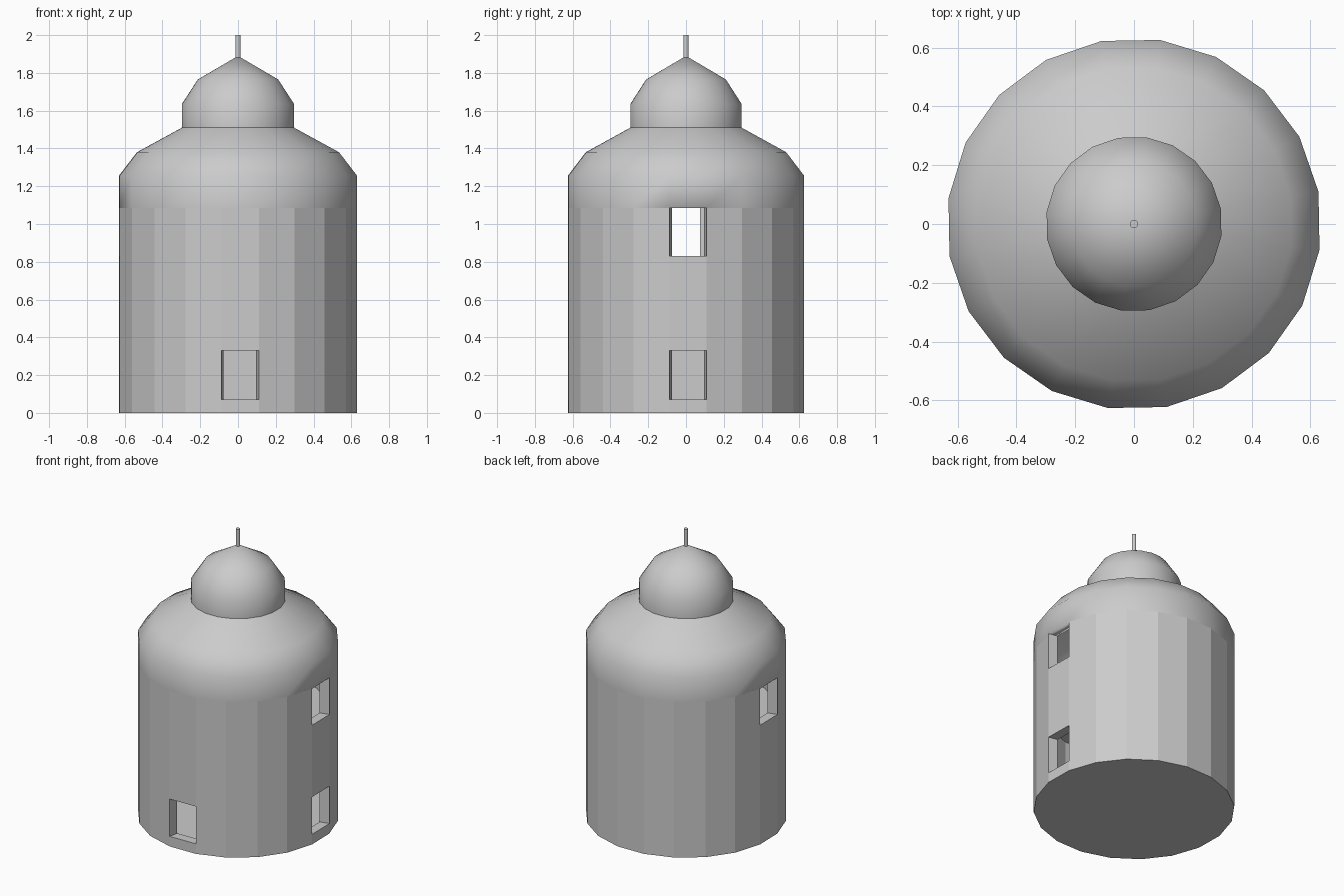
import bpy, bmesh
from math import cos, sin, radians

if "Cube" in bpy.data.objects:
    bpy.data.objects.remove(bpy.data.objects["Cube"])

SIDES = 20
START = 10  # facet corners sit at 10, 28, 46 ... degrees


def lathe(name, profile, smooth_from, holes=()):
    """Spin a (radius, z) profile; holes are (mid angle, low z, high z) facets left open."""
    bm = bmesh.new()
    rings = []
    for r, z in profile:
        if r == 0:
            rings.append([bm.verts.new((0, 0, z))] * SIDES)
        else:
            angles = [radians(START + i * 360 / SIDES) for i in range(SIDES)]
            rings.append([bm.verts.new((r * cos(a), r * 0.992 * sin(a), z)) for a in angles])
    for k in range(len(rings) - 1):
        lo, hi = rings[k], rings[k + 1]
        for i in range(SIDES):
            j = (i + 1) % SIDES
            mid = (START + (i + 0.5) * 360 / SIDES) % 360
            if any(abs(mid - a) < 1 and profile[k][1] == z for a, z in holes):
                continue
            quad = list(dict.fromkeys([lo[i], lo[j], hi[j], hi[i]]))
            face = bm.faces.new(quad)
            face.smooth = profile[k][1] >= smooth_from
    # close the ends
    if profile[0][0]:
        bm.faces.new(rings[0][::-1])
    if profile[-1][0]:
        bm.faces.new(rings[-1])
    for e in bm.edges:
        if len(e.link_faces) == 2 and e.calc_face_angle(0) > radians(50):
            e.smooth = False
    bm.normal_update()
    mesh = bpy.data.meshes.new(name)
    bm.to_mesh(mesh)
    bm.free()
    obj = bpy.data.objects.new(name, mesh)
    bpy.context.collection.objects.link(obj)
    return obj


# Hollow tower with open windows, each one facet wide
FRONT, RIGHT, LEFT = 271, 1, 181
tower = lathe(
    "tower",
    [(0.637, 0), (0.637, 0.07), (0.637, 0.33), (0.637, 0.83), (0.637, 1.085),
     (0.637, 1.255), (0.54, 1.38), (0.30, 1.51)],
    1.08,
    [(FRONT, 0.07), (RIGHT, 0.07), (RIGHT, 0.83), (LEFT, 0.83)])
wall = tower.modifiers.new("wall_thickness", "SOLIDIFY")
wall.thickness = 0.065
wall.offset = -1
wall.use_even_offset = True

# Upper storey floor
lathe("upper_floor", [(0.575, 0.70), (0.575, 0.76)], 9)

# Domed cap on the roof
lathe("cap_dome", [(0.30, 1.505), (0.30, 1.635), (0.215, 1.765), (0, 1.89)], 0)

# Finial rod
lathe("finial", [(0.014, 1.87), (0.014, 2.0)], 0)
